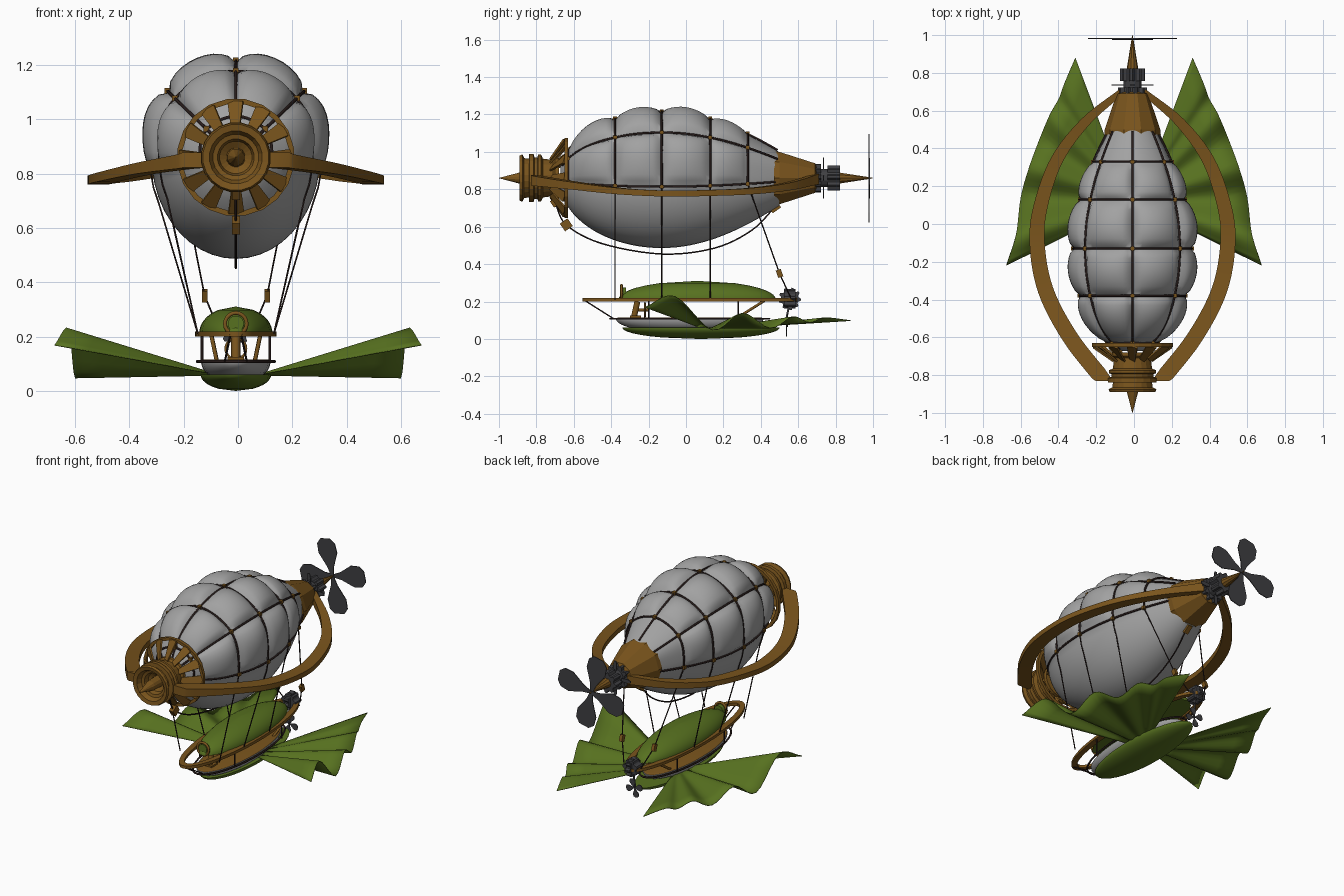
import bpy, bmesh, math
from math import sin, cos, pi, radians, sqrt
from mathutils import Vector, Matrix

cube = bpy.data.objects.get("Cube")
if cube:
    bpy.data.objects.remove(cube, do_unlink=True)

CX, AZ = -0.008, 0.86   # airship centreline


def material(name, rgb):
    m = bpy.data.materials.new(name)
    m.use_nodes = True
    m.diffuse_color = (*rgb, 1)
    m.node_tree.nodes["Principled BSDF"].inputs["Base Color"].default_value = (*rgb, 1)
    return m


CLOTH = material("pale grey cloth", (0.36, 0.36, 0.36))
BROWN = material("bronze brown", (0.195, 0.09, 0.012))
GREEN = material("leaf green", (0.095, 0.165, 0.014))
ROPE = material("dark rope", (0.022, 0.012, 0.011))
IRON = material("dark iron", (0.05, 0.05, 0.055))


def finish(name, bm, mat, smooth=None):
    bmesh.ops.recalc_face_normals(bm, faces=bm.faces)
    me = bpy.data.meshes.new(name)
    bm.to_mesh(me)
    bm.free()
    me.materials.append(mat)
    if smooth:
        me.polygons.foreach_set("use_smooth", [True] * len(me.polygons))
        me.set_sharp_from_angle(angle=radians(smooth))
    ob = bpy.data.objects.new(name, me)
    bpy.context.collection.objects.link(ob)
    return ob


def skin(bm, rows, closed=False, caps=False):
    """Bridge rows of points with quads."""
    vs = [[bm.verts.new(p) for p in r] for r in rows]
    for a, b in zip(vs, vs[1:]):
        n = len(a)
        for i in range(n if closed else n - 1):
            j = (i + 1) % n
            bm.faces.new((a[i], a[j], b[j], b[i]))
    if caps:
        bm.faces.new(vs[0])
        bm.faces.new(vs[-1])


def lathe(name, profile, mat, sides=16, centre=(CX, 0, AZ), caps=True):
    """Revolve (y, radius) points around the y axis."""
    bm = bmesh.new()
    c = Vector(centre)
    rows = [[c + Vector((r * sin(2 * pi * (i + .5) / sides), y, r * cos(2 * pi * (i + .5) / sides)))
             for i in range(sides)] for y, r in profile]
    skin(bm, rows, True, caps)
    bmesh.ops.remove_doubles(bm, verts=bm.verts, dist=.0001)
    return finish(name, bm, mat)


def box(name, centre, size, mat, tilt=0):
    bm = bmesh.new()
    bmesh.ops.create_cube(bm, size=1, matrix=Matrix.Translation(centre)
                          @ Matrix.Rotation(tilt, 4, 'X') @ Matrix.Diagonal((*size, 1)))
    return finish(name, bm, mat)


def tube(name, pts, r, mat, cyclic=False):
    cu = bpy.data.curves.new(name, 'CURVE')
    cu.dimensions = '3D'
    cu.bevel_depth, cu.bevel_resolution, cu.use_fill_caps = r, 1, True
    sp = cu.splines.new('POLY')
    sp.points.add(len(pts) - 1)
    for p, q in zip(sp.points, pts):
        p.co = (*q, 1)
    sp.use_cyclic_u = cyclic
    tmp = bpy.data.objects.new(name, cu)
    me = bpy.data.meshes.new_from_object(tmp)
    bpy.data.objects.remove(tmp)
    me.materials.clear()
    me.materials.append(mat)
    bpy.context.collection.objects.link(bpy.data.objects.new(name, me))


def spline(pts, n=6):
    """Smooth path through the points."""
    p = [Vector(q) for q in pts]
    p = [2 * p[0] - p[1]] + p + [2 * p[-1] - p[-2]]
    out = []
    for a, b, c, d in zip(p, p[1:], p[2:], p[3:]):
        for k in range(n):
            t = k / n
            out.append(.5 * (2 * b + (c - a) * t + (2 * a - 5 * b + 4 * c - d) * t * t
                             + (3 * b - a - 3 * c + d) * t ** 3))
    return out + [p[-2]]


def propeller(name, centre, radius, width, turn):
    bm = bmesh.new()
    shape = ((0, .12), (.25, .35), (.62, 1), (.87, .95), (1, .5))
    for k in range(4):
        rot = Matrix.Translation(centre) @ Matrix.Rotation(turn + k * pi / 2, 4, 'Y')
        out = [(w * width / 2, 0, t * radius) for t, w in shape]
        out += [(-x, y, z) for x, y, z in reversed(out)]
        bm.faces.new([bm.verts.new(rot @ Vector(p)) for p in out])
    finish(name, bm, IRON).modifiers.new("thickness", 'SOLIDIFY').thickness = 0.005


def gear(name, centre, radius, depth, teeth, axis='Y'):
    bm = bmesh.new()
    turn = Matrix.Rotation(pi / 2, 3, 'X' if axis == 'Y' else 'Y')
    rows = [[Vector(centre) + turn @ Vector((r * cos(a), r * sin(a), h))
             for i in range(teeth * 4) for a in [2 * pi * i / (teeth * 4)]
             for r in [radius if i % 4 < 2 else radius * .78]] for h in (-depth / 2, depth / 2)]
    skin(bm, rows, True, True)
    finish(name, bm, IRON)


# Balloon: smooth hull with quilted bulges between the net ropes
RINGS = (-.63, -.38, -.13, .13, .33)
SEAMS = (0, radians(48), radians(97))
MID = -.13


def hull(y, a, off=0):
    r = .374 * (sqrt(max(0, 1 - ((MID - y) / .55) ** 2)) if y < MID else cos(1.85 * (y - MID)))
    ang = abs(a)
    for y0, y1 in zip(RINGS, RINGS[1:]):
        for a0, a1 in zip(SEAMS, SEAMS[1:]):
            if y0 < y < y1 and a0 < ang < a1:
                s = sin(pi * (y - y0) / (y1 - y0)) * sin(pi * (ang - a0) / (a1 - a0))
                off += .22 * (y1 - y0) * sqrt(max(0, s))
    r = r * (1 - .065 * max(0, cos(a))) + off
    wide = .83 + .1 * max(0, sin(2 * ang)) ** 2
    return Vector((CX + wide * r * sin(a), y, AZ + r * cos(a)))


def steps(marks, n):
    return [a + (b - a) * k / n for a, b in zip(marks, marks[1:]) for k in range(n)] + [marks[-1]]


half = steps((*SEAMS, pi), 10)
angles = half + [-a for a in reversed(half[1:-1])]
bm = bmesh.new()
skin(bm, [[hull(y, a) for a in angles] for y in steps((-.672, *RINGS, .5), 10)], True, True)
finish("balloon", bm, CLOTH, 50)

# Net ropes, with bronze knots where they cross
top = steps((-SEAMS[2], -SEAMS[1], 0, SEAMS[1], SEAMS[2]), 8)
for y in RINGS:
    tube("net_hoop", [hull(y, a, .006) for a in top], .006, ROPE)
for a in (-SEAMS[2], -SEAMS[1], 0, SEAMS[1], SEAMS[2]):
    tube("net_line", [hull(y, a, .006) for y in steps((-.66, *RINGS, .49), 6)], .006, ROPE)
    for y in RINGS:
        box("net_knot", hull(y, a, .008), (.02, .02, .02), BROWN)

# Nose: hollow stepped cup, spike and spoked wheel
lathe("nose", [(-.80, .03), (-.82, .06), (-.85, .068), (-.855, .085), (-.885, .098), (-.89, .122),
               (-.875, .128), (-.865, .108), (-.84, .105), (-.838, .13), (-.815, .13), (-.81, .112),
               (-.795, .112), (-.79, .127), (-.775, .127), (-.765, .105), (-.71, .098), (-.7, .11),
               (-.68, .11)], BROWN, 20)
lathe("nose_spike", [(-1, .001), (-.885, .032), (-.8, .036)], BROWN, 12)
lathe("wheel_rim", [(-.65, .198), (-.65, .217), (-.63, .217), (-.63, .198), (-.65, .198)],
      BROWN, 20, caps=False)
bm = bmesh.new()
for k in range(12):
    spoke = []
    for r, y, w in ((.1, -.715, .15), (.205, -.643, .14)):
        for s in (-1, 1):
            a = 2 * pi * k / 12 + s * w
            spoke.append((CX + r * sin(a), y - s * .008, AZ + r * cos(a)))
    skin(bm, [spoke[:2], spoke[2:]])
finish("wheel_spokes", bm, BROWN).modifiers.new("thickness", 'SOLIDIFY').thickness = .01

# Tail: faceted cone, engine, spike and propellers
lathe("tail_cone", [(.47, .13), (.47, .15), (.50, .147), (.69, .083), (.7, .06)], BROWN, 10)
lathe("tail_spike", [(.8, .034), (.998, .002)], BROWN, 10)
gear("tail_gear_front", (CX, .705, AZ), .077, .035, 10)
gear("tail_gear_rear", (CX, .79, AZ), .066, .065, 8)
lathe("tail_shaft", [(.69, .05), (.82, .05)], IRON, 12)
propeller("tail_propeller", (CX, .98, AZ), .235, .135, radians(-13))
propeller("small_tail_propeller", (CX, .738, AZ), .11, .025, 0)

# Curved side rails
rail = spline([(.15, -.83, .85), (.33, -.6, .82), (.46, -.35, .79), (.505, -.1, .777),
               (.485, .1, .78), (.4, .34, .79), (.25, .54, .815), (.06, .7, .855)])
for side in (-1, 1):
    rows = []
    for i, p in enumerate(rail):
        t = rail[min(i + 1, len(rail) - 1)] - rail[max(i - 1, 0)]
        f = i / (len(rail) - 1)
        w = Vector((t.y, -t.x, 0)).normalized() * (.042 - .026 * f ** 3)
        if i == 0:
            w = Vector((w.length * 1.1, 0, 0))
        h = Vector((0, 0, .016 + .012 * abs(2 * f - 1) ** 3))
        rows.append([Vector((CX + side * q.x, q.y, q.z)) for q in (p + w + h, p - w + h, p - w - h, p + w - h)])
    bm = bmesh.new()
    skin(bm, rows, True, True)
    finish("side_rail", bm, BROWN, 35)

# Keel cable and its blocks
tube("keel_cable", spline([(CX, -.7, .73), (CX, -.64, .61), (CX, -.45, .51), (CX, -.13, .454),
                           (CX, .15, .485), (CX, .35, .58), (CX, .48, .71)]), .0045, ROPE)
for y, z, s in ((-.7, .73, .04), (-.64, .61, .05), (.47, .71, .055)):
    box("keel_block", (CX, y, z), (.03, s, s), BROWN, radians(35))


# Gondola: hull, deck and canopy from half ellipsoids
def shell(name, y, z, a, b, high, mat, power=.5):
    rows = []
    for k in range(9):
        t = k / 8
        f = max(.02, (1 - t ** 2) ** power)
        rows.append([(CX + b * f * cos(q), y + a * f * sin(q), z + high * t)
                     for q in [2 * pi * i / 32 for i in range(32)]])
    bm = bmesh.new()
    skin(bm, rows, True, True)
    finish(name, bm, mat, 40)


shell("hull_bottom", .08, .06, .42, .13, -.06, GREEN)
shell("hull_side", .02, .11, .395, .128, -.07, CLOTH, .3)
shell("deck", .02, .108, .39, .125, .008, BROWN, .02)
shell("canopy", .06, .212, .42, .135, .098, GREEN)
tube("deck_edge", [(CX + .142 * cos(q), .02 + .425 * sin(q), .108)
                   for q in [2 * pi * i / 40 for i in range(40)]], .006, ROPE, True)

# Bow loop frame around the canopy
bm = bmesh.new()
skin(bm, [[(CX + (.15 + d) * cos(q), .022 + (.575 + d) * sin(q), z)
           for d, z in ((0, .218), (-.04, .218), (-.04, .2), (0, .2), (0, .218))]
          for q in [2 * pi * i / 48 for i in range(49)]])
bmesh.ops.remove_doubles(bm, verts=bm.verts, dist=.0001)
finish("frame_loop", bm, BROWN, 35)


def hoop(name, y, z, r, thick):
    tube(name, [(CX + r * cos(2 * pi * i / 20), y, z + r * sin(2 * pi * i / 20)) for i in range(20)],
         thick, BROWN, True)


# Helm and bow ornament
hoop("bow_ring", -.345, .247, .04, .008)
hoop("helm_wheel", -.22, .155, .038, .005)
lathe("bow_boss", [(-.35, .03), (-.32, .03)], GREEN, 12, (CX, 0, .247))
box("helm_foot", (CX, -.27, .115), (.06, .06, .02), BROWN)
tube("helm_post", [(CX, -.28, .11), (CX, -.26, .2)], .018, BROWN)
tube("helm_axle", [(CX, -.27, .155), (CX, -.2, .155)], .01, BROWN)

# Paired rigging, struts and wings
edge = spline([(.675, -.22, .17), (.625, -.06, .23), (.6, .14, .05), (.555, .3, .14), (.5, .45, .06),
               (.45, .57, .12), (.4, .66, .09), (.37, .74, .115), (.31, .88, .1)], 5)
for side in (-1, 1):
    def at(x, y, z):
        return Vector((CX + side * x, y, z))
    for y in RINGS[1:4]:
        pts = [hull(y, side * radians(a), .008) for a in (97, 107, 117)]
        tube("hanging_rope", pts + [at(.14, y, .21)], .0035, ROPE)
    tube("rear_rope", [hull(.33, side * SEAMS[2], .008), at(.115, .5, .35), at(.06, .56, .22)], .0035, ROPE)
    box("rope_block", at(.115, .5, .35), (.02, .028, .042), BROWN, radians(20))
    for y in (-.2, .28):
        tube("canopy_post", [at(.125, y, .11), at(.125, y, .21)], .005, ROPE)
    tube("bow_strut", [at(.02, -.545, .208), at(.04, -.39, .11)], .004, ROPE)
    tube("stern_strut", [at(.09, .42, .205), at(.07, .27, .11)], .008, BROWN)
    rows = []
    for i, p in enumerate(edge):
        root = Vector((.07, .08 + .16 * i / (len(edge) - 1), .06))
        rows.append([Vector((side * q.x, q.y, q.z)) for q in [root.lerp(p, k / 5) for k in range(6)]])
    bm = bmesh.new()
    skin(bm, rows)
    finish("wing", bm, GREEN, 80).modifiers.new("thickness", 'SOLIDIFY').thickness = .004

# Stern engine with a small propeller below
gear("stern_gear", (CX, .555, .215), .06, .03, 9, 'X')
gear("stern_gear_cross", (CX, .555, .215), .053, .06, 7)
tube("stern_shaft", [(CX, .555, .2), (CX, .53, .075)], .006, IRON)
propeller("stern_propeller", (CX, .54, .073), .06, .04, radians(15))
